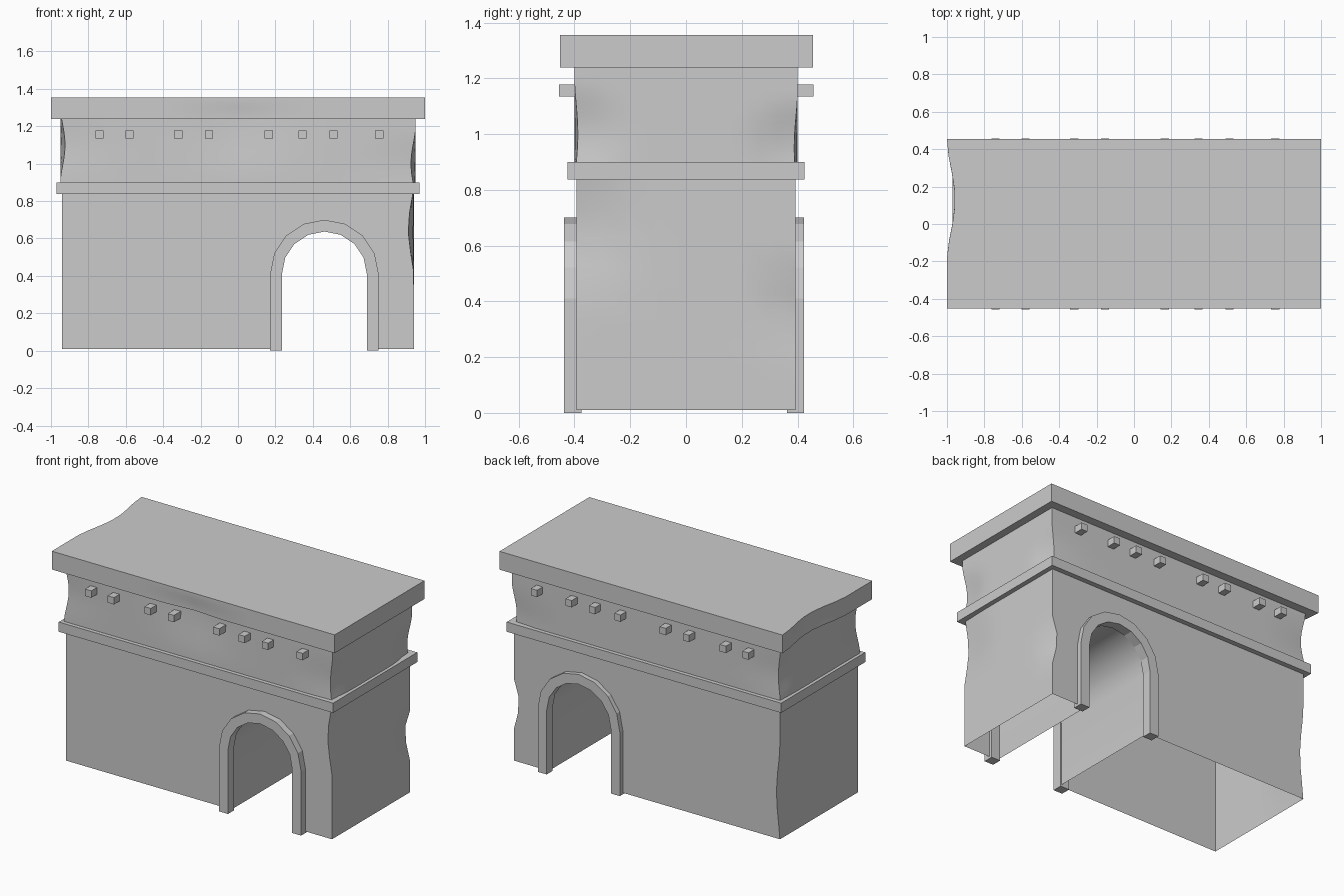
import bpy, bmesh, math
from mathutils import Vector

if "Cube" in bpy.data.objects:
    bpy.data.objects.remove(bpy.data.objects["Cube"], do_unlink=True)

plaster = bpy.data.materials.new("grey_plaster")
plaster.use_nodes = True
GREY = (0.6, 0.6, 0.6, 1)
plaster.diffuse_color = GREY
plaster.node_tree.nodes["Principled BSDF"].inputs["Base Color"].default_value = GREY


def finish(name, bm, smooth=False):
    bmesh.ops.recalc_face_normals(bm, faces=bm.faces)
    mesh = bpy.data.meshes.new(name)
    bm.to_mesh(mesh)
    bm.free()
    mesh.materials.append(plaster)
    obj = bpy.data.objects.new(name, mesh)
    bpy.context.collection.objects.link(obj)
    if smooth:
        bpy.ops.object.select_all(action='DESELECT')
        obj.select_set(True)
        bpy.context.view_layer.objects.active = obj
        bpy.ops.object.shade_smooth_by_angle(angle=math.radians(30))
    return obj


def dent(bm, dents):
    """Push worn spots in: each is (centre, radius, push)."""
    for centre, radius, push in dents:
        for v in bm.verts:
            d = (v.co - Vector(centre)).length / radius
            if d < 1:
                v.co += Vector(push) * (1 - d * d) ** 2


def box(name, lo, hi, cuts=0, dents=(), smooth=False):
    lo, hi = Vector(lo), Vector(hi)
    bm = bmesh.new()
    bmesh.ops.create_cube(bm, size=1)
    if cuts:
        bmesh.ops.subdivide_edges(bm, edges=bm.edges[:], cuts=cuts, use_grid_fill=True)
    for v in bm.verts:
        v.co = (lo + hi) / 2 + Vector(a * b for a, b in zip(v.co, hi - lo))
    dent(bm, dents)
    return finish(name, bm, smooth)


ARCH_X, SPRING = 0.462, 0.41


def arch_path(radius, foot, steps=8):
    """Arch outline from the +x foot over the crown to the -x foot."""
    pts = [(ARCH_X + radius, foot)]
    for i in range(steps + 1):
        a = math.pi * i / steps
        pts.append((ARCH_X + radius * math.cos(a), SPRING + radius * math.sin(a)))
    return pts + [(ARCH_X - radius, foot)]


# Lower storey: open-bottomed shell with the passage running through it
W, D, FOOT, TOP = 0.94, 0.393, 0.01, 0.84
levels = [FOOT + (TOP - FOOT) * i / 8 for i in range(9)]
outline = [(-W, z) for z in levels] + [(W, z) for z in reversed(levels)]
open_edge = len(outline) - 1
outline += arch_path(0.233, FOOT)
count = len(outline)
bm = bmesh.new()
rings = [[bm.verts.new((x, -D + 2 * D * j / 8, z)) for x, z in outline] for j in range(9)]
bm.faces.new(rings[0])
bm.faces.new(rings[-1])
for a, b in zip(rings, rings[1:]):
    for i in range(count - 1):
        if i != open_edge:
            bm.faces.new((a[i], a[i + 1], b[i + 1], b[i]))
dent(bm, [((W, -D, 0.65), 0.25, (-0.03, 0, 0)),
          ((W, D, 0.38), 0.14, (-0.04, 0, 0)),
          ((-W, D, 0.3), 0.32, (0.025, 0, 0))])
finish("lower_wall", bm, True)

# Arch surrounds, front and back
for name, y0, y1 in (("front", -0.437, -0.375), ("back", 0.362, 0.423)):
    bm = bmesh.new()
    inner, outer = arch_path(0.227, 0), arch_path(0.29, 0)
    sections = [[bm.verts.new((x, y, z)) for (x, z), y in
                 ((i, y0), (o, y0), (o, y1), (i, y1))] for i, o in zip(inner, outer)]
    for a, b in zip(sections, sections[1:]):
        for k in range(4):
            n = (k + 1) % 4
            bm.faces.new((a[k], a[n], b[n], b[k]))
    bm.faces.new(sections[0])
    bm.faces.new(sections[-1])
    finish(name + "_arch_surround", bm)

# Band between the storeys
box("string_course", (-0.97, -0.425, TOP - 0.002), (0.97, 0.425, 0.9))

# Upper storey, worn at the corners and under the roof
corner_dents = [((sx * 0.95, sy * 0.4, z), 0.2, (-sx * 0.025, -sy * 0.012, 0))
                for sx, sy, z in ((1, -1, 1.0), (1, 1, 0.95), (-1, 1, 1.05), (-1, -1, 1.1))]
box("upper_wall", (-0.95, -0.4, 0.89), (0.95, 0.4, 1.245), 11,
    corner_dents + [((0, -0.4, 1.24), 0.35, (0, 0.02, 0))], True)

# Roof slab with a worn end
box("roof_slab", (-1, -0.452, 1.238), (1, 0.455, 1.355), 9,
    [((-1, 0.13, 1.3), 0.32, (0.045, 0, 0)),
     ((0, -0.45, 1.238), 0.11, (0, 0.015, 0))], True)

# Beam ends along both long sides
beam_x = (-0.74, -0.58, -0.32, -0.155, 0.165, 0.345, 0.51, 0.755)
for side, y0, y1 in (("front", -0.456, -0.38), ("back", 0.38, 0.457)):
    for i, x in enumerate(beam_x):
        box(f"{side}_beam_end_{i + 1}", (x - 0.022, y0, 1.134), (x + 0.022, y1, 1.178))
